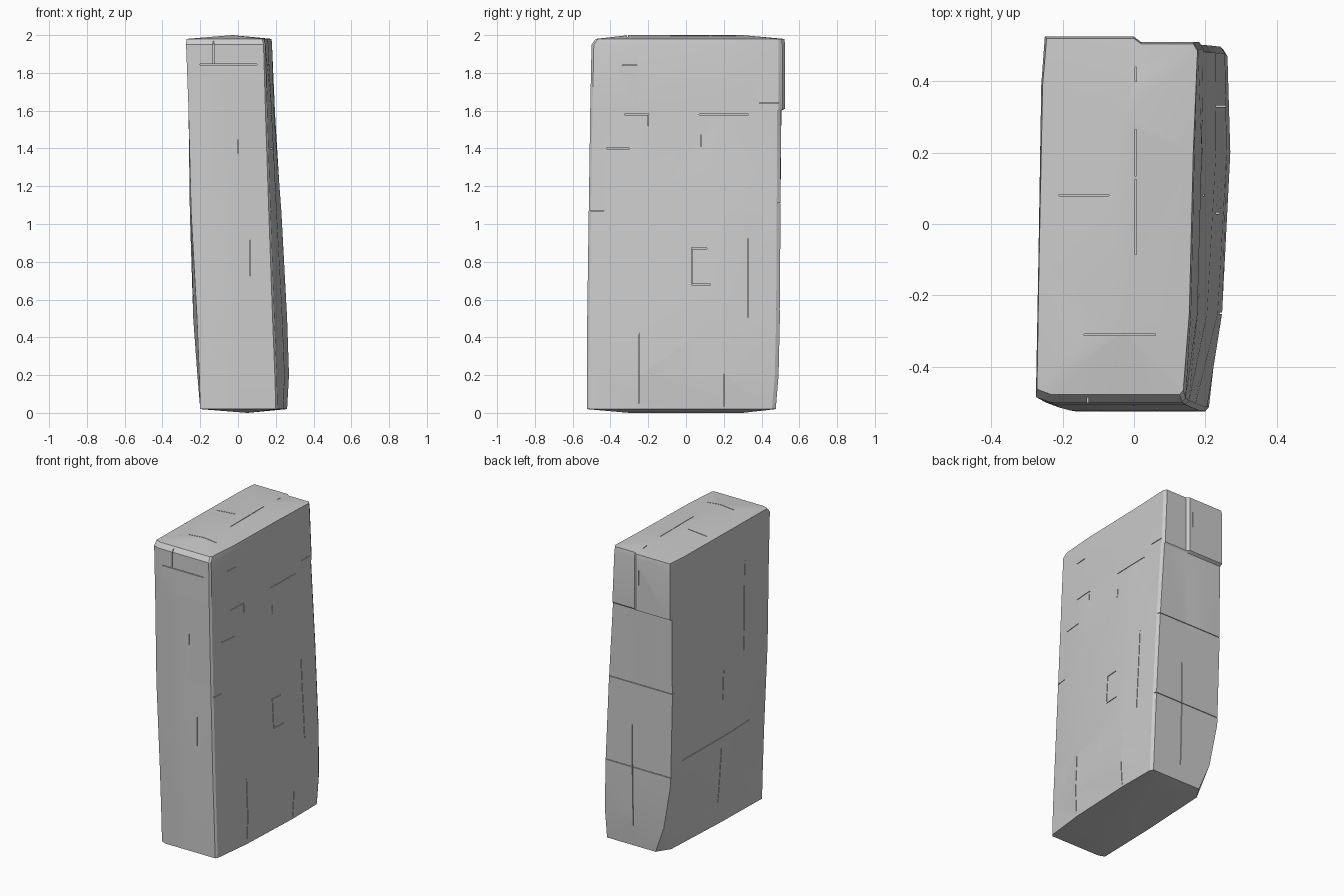
import bpy
import bmesh
from mathutils import Vector

if "Cube" in bpy.data.objects:
    bpy.data.objects.remove(bpy.data.objects["Cube"], do_unlink=True)

# One plain stone colour
STONE = (0.6, 0.6, 0.6, 1.0)
stone = bpy.data.materials.new("light_grey_stone")
stone.use_nodes = True
stone.diffuse_color = STONE
stone.node_tree.nodes["Principled BSDF"].inputs["Base Color"].default_value = STONE


def new_object(name, bm):
    mesh = bpy.data.meshes.new(name)
    bm.to_mesh(mesh)
    bm.free()
    mesh.materials.append(stone)
    obj = bpy.data.objects.new(name, mesh)
    bpy.context.collection.objects.link(obj)
    return obj


def slab_ring(front_l, front_r, side_a, side_b, back_r, back_l, low_l, mid_l,
              y_front, y_back_r, y_back_l):
    """Outline of the slab at one height, counter-clockwise from the -x front corner."""
    return [
        (front_l, y_front + 0.015), (front_l + 0.04, y_front),
        ((front_l + front_r) / 2, y_front), (front_r - 0.01, y_front),
        (front_r, y_front + 0.012), (side_a, -0.25), (side_b, 0.2),
        (back_r, y_back_r - 0.02), (back_r - 0.012, y_back_r),
        (0.02, y_back_r), (0.0, y_back_l),
        (back_l, y_back_l), (low_l, 0.39), (mid_l, -0.1),
    ]


# Slab body: leaning, bulging cross-sections from bottom to top
SECTIONS = [
    (0.02, (-.20, .21, .24, .26, .258, -.11, -.165, -.19, -.525, .475, .475)),
    (0.20, (-.205, .205, .247, .27, .262, -.18, -.2, -.215, -.525, .49, .49)),
    (0.50, (-.217, .193, .235, .26, .255, -.235, -.23, -.237, -.523, .497, .497)),
    (1.06, (-.248, .173, .205, .23, .228, -.25, -.252, -.255, -.515, .5, .5)),
    (1.60, (-.262, .155, .178, .19, .195, -.25, -.255, -.26, -.507, .503, .505)),
    (1.61, (-.262, .155, .178, .19, .195, -.25, -.255, -.26, -.507, .51, .525)),
    (1.95, (-.275, .145, .16, .17, .18, -.25, -.26, -.268, -.5, .51, .525)),
    (1.98, (-.272, .138, .155, .166, .178, -.245, -.256, -.266, -.478, .505, .52)),
]

bm = bmesh.new()
rings = [[bm.verts.new((x, y, z)) for x, y in slab_ring(*widths)]
         for z, widths in SECTIONS]
count = len(rings[0])
for low, high in zip(rings, rings[1:]):
    for i in range(count):
        j = (i + 1) % count
        bm.faces.new((low[i], low[j], high[j], high[i]))

# Softly domed top and bottom
for ring, z, x in ((rings[0], 0.0, 0.05), (rings[-1], 2.0, -0.03)):
    line = [bm.verts.new((x, y, z)) for y in (-0.3, 0.3)]
    for i in range(count):
        a, b = ring[i], ring[(i + 1) % count]
        near_a = line[0] if i <= 5 or i == count - 1 else line[1]
        bm.faces.new((a, b, near_a))
    bm.faces.new((ring[6], line[0], line[1]))
    bm.faces.new((ring[13], line[0], line[1]))
bmesh.ops.triangulate(bm, faces=bm.faces[:])
bmesh.ops.recalc_face_normals(bm, faces=bm.faces[:])
slab = new_object("stone_slab", bm)

# Thin cracks: (u, v, length, direction) on each side of the slab
U, V = 0, 1
CRACKS = {
    "+x": [(.33, .78, .55, V), (.2, 1.58, .26, U), (.08, 1.44, .06, V),
           (-.26, 1.58, .13, U), (-.2, 1.55, .06, V), (-.36, 1.4, .12, U),
           (.03, .78, .19, V), (.07, .87, .08, U), (.08, .68, .1, U),
           (-.25, .25, .4, V), (.2, .12, .17, V), (-.47, 1.07, .07, U),
           (-.3, 1.84, .08, U), (.44, 1.64, .1, U)],
    "-x": [(-.24, 1.42, .6, V), (-.03, .97, .2, V), (-.03, .32, .45, V),
           (.02, .62, .7, U)],
    "-y": [(-.13, 1.91, .12, V), (-.05, 1.845, .3, U), (0, 1.41, .07, V),
           (.065, .82, .19, V)],
    "+y": [(0, 1.11, .6, U), (0, .55, .6, U), (.044, .48, .7, V),
           (-.02, 1.83, .1, V)],
    "+z": [(.005, .2, .13, V), (.005, .02, .21, V), (.005, .42, .04, V),
           (-.14, .08, .14, U), (-.04, -.31, .2, U)],
}
WIDTH, DEPTH = 0.004, 0.03

cut = bmesh.new()
for side, cracks in CRACKS.items():
    normal_axis = "xyz".index(side[1])
    sign = 1 if side[0] == "+" else -1
    flat_axes = [a for a in range(3) if a != normal_axis]
    for u, v, length, direction in cracks:
        # Drop each cutter onto the surface before carving
        start = Vector((0, 0, 0))
        start[flat_axes[0]], start[flat_axes[1]] = u, v
        start[normal_axis] = sign * 3
        aim = Vector((0, 0, 0))
        aim[normal_axis] = -sign
        hit, point, _, _ = slab.ray_cast(start, aim)
        if not hit:
            continue
        size = [WIDTH] * 3
        size[flat_axes[direction]] = length
        size[normal_axis] = DEPTH
        box = bmesh.ops.create_cube(cut, size=1)["verts"]
        bmesh.ops.scale(cut, verts=box, vec=size)
        bmesh.ops.translate(cut, verts=box, vec=point)

cutter = new_object("crack_cutter", cut)
cutter.hide_render = True
carve = slab.modifiers.new("cracks", "BOOLEAN")
carve.operation = "DIFFERENCE"
carve.solver = "EXACT"
carve.use_self = True
carve.object = cutter

# Apply the carving and drop the cutter
depsgraph = bpy.context.evaluated_depsgraph_get()
carved = bpy.data.meshes.new_from_object(slab.evaluated_get(depsgraph))
slab.modifiers.clear()
slab.data = carved
bpy.data.objects.remove(cutter, do_unlink=True)

# Smooth the gentle bulges, keep corners crisp
bpy.ops.object.select_all(action="DESELECT")
bpy.context.view_layer.objects.active = slab
slab.select_set(True)
bpy.ops.object.shade_smooth_by_angle(angle=0.5)
